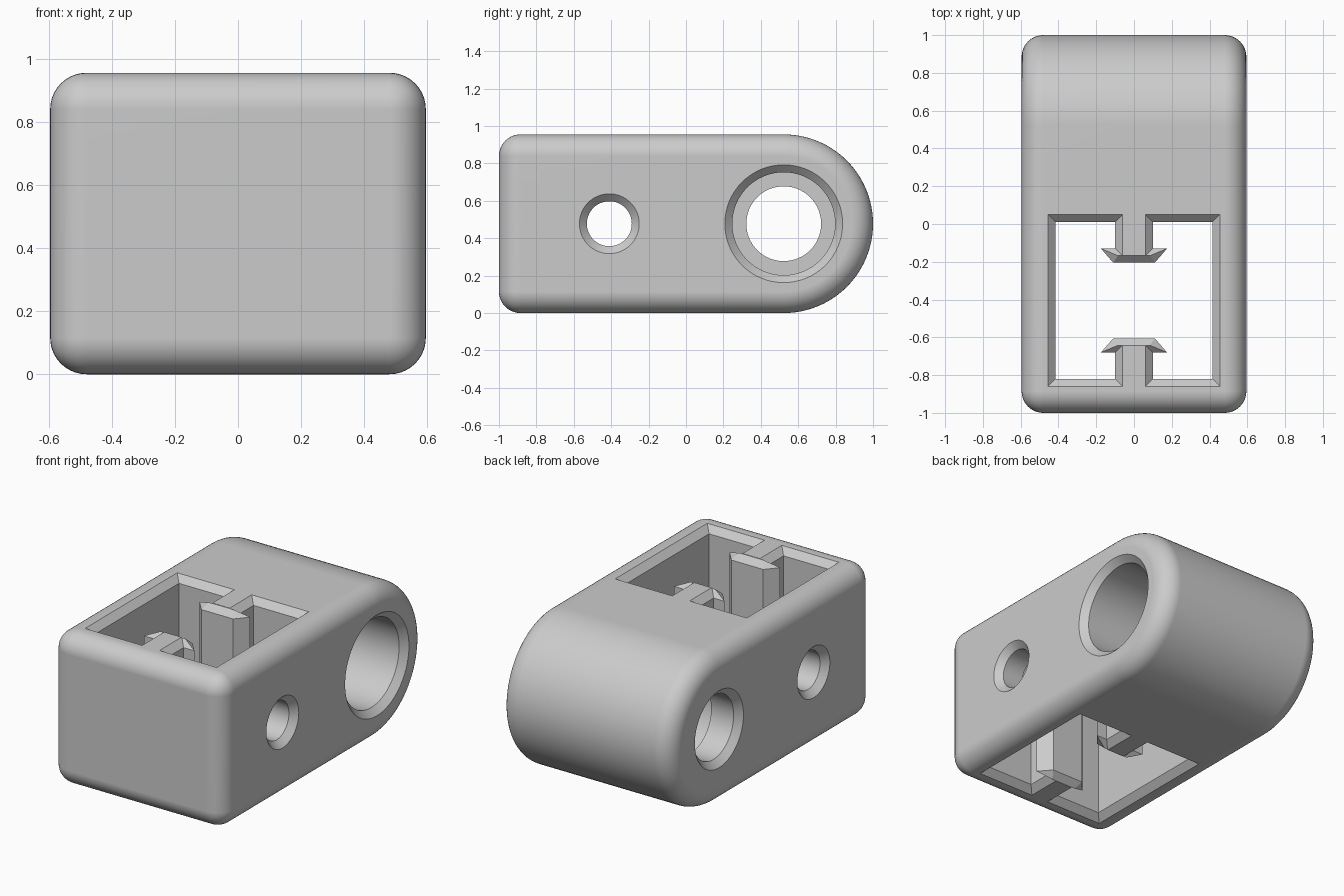
import bpy, bmesh, math
from math import sin, cos, pi

if "Cube" in bpy.data.objects:
    bpy.data.objects.remove(bpy.data.objects["Cube"])

HX, H = 0.595, 0.955          # half width, height
MID = H / 2                   # axis height of the holes
CH = 0.04                     # chamfer size
EXTRA = 0.02                  # cutter overshoot

grey = bpy.data.materials.new("light grey")
grey.use_nodes = True
colour = (0.6, 0.6, 0.6, 1)
grey.diffuse_color = colour
grey.node_tree.nodes["Principled BSDF"].inputs["Base Color"].default_value = colour


def finish(name, bm):
    bmesh.ops.recalc_face_normals(bm, faces=bm.faces)
    mesh = bpy.data.meshes.new(name)
    bm.to_mesh(mesh)
    bm.free()
    mesh.materials.append(grey)
    ob = bpy.data.objects.new(name, mesh)
    bpy.context.collection.objects.link(ob)
    return ob


def loft(name, rings):
    """Closed solid through rings of equal point count."""
    bm = bmesh.new()
    rows = [[bm.verts.new(p) for p in ring] for ring in rings]
    n = len(rows[0])
    for a, b in zip(rows, rows[1:]):
        for i in range(n):
            j = (i + 1) % n
            bm.faces.new((a[i], a[j], b[j], b[i]))
    bm.faces.new(rows[0])
    bm.faces.new(rows[-1])
    return finish(name, bm)


def hull(name, points):
    bm = bmesh.new()
    for p in points:
        bm.verts.new(p)
    bmesh.ops.convex_hull(bm, input=bm.verts)
    bmesh.ops.dissolve_limit(bm, angle_limit=0.01, verts=bm.verts, edges=bm.edges)
    return finish(name, bm)


def apply_mod(ob, kind, **settings):
    mod = ob.modifiers.new(kind.lower(), kind)
    for key, value in settings.items():
        setattr(mod, key, value)
    bpy.context.view_layer.objects.active = ob
    bpy.ops.object.modifier_apply(modifier=mod.name)


def cut(ob, tool):
    apply_mod(ob, "BOOLEAN", operation="DIFFERENCE", solver="EXACT", object=tool)
    bpy.data.objects.remove(tool)


def bore(name, y, steps):
    """Turned cutter along x from (x, radius) steps."""
    n = 64
    return loft(name, [[(x, y + r * cos(2 * pi * i / n), MID + r * sin(2 * pi * i / n))
                        for i in range(n)] for x, r in steps])


# Block: flat front, half-round back, all edges filleted
ARC = 48
side = [(-1, 0)] + [(1 - MID + MID * sin(pi * i / ARC), MID - MID * cos(pi * i / ARC))
                    for i in range(ARC + 1)] + [(-1, H)]
block = loft("block", [[(x, y, z) for y, z in side] for x in (-HX, HX)])
apply_mod(block, "BEVEL", width=0.115, segments=10, limit_method="ANGLE",
          angle_limit=math.radians(30))

# Pocket through the block, chamfered at both mouths
PY, PX, PL = -0.405, 0.415, 0.415
over = CH + EXTRA
levels = [(-EXTRA, over), (CH, 0), (H - CH, 0), (H + EXTRA, over)]
pocket = loft("pocket", [[(sx * (PX + g), PY + sy * (PL + g), z)
                          for sx, sy in ((-1, -1), (1, -1), (1, 1), (-1, 1))]
                         for z, g in levels])

# Two T-shaped rails left standing inside the pocket
for s in (-1, 1):
    tip, nose, ridge = PY + s * 0.275, PY + s * 0.2, PY + s * 0.2375
    stem = [(sx * (0.1 - g), y, z) for sx in (-1, 1)
            for y in (ridge, PY + s * 0.55) for z, g in levels]
    head = [(sx * x, y, z) for sx in (-1, 1)
            for x, y in ((0.175, tip), (0.11, nose)) for z in (CH, H - CH)]
    head += [(sx * 0.085, ridge, z) for sx in (-1, 1) for z in (0.0025, H - 0.0025)]
    cut(pocket, hull("rail_stem", stem))
    cut(pocket, hull("rail_head", head))
cut(block, pocket)

# Cross pin hole, countersunk on both sides
end, lip = HX + EXTRA, HX - CH
cut(block, bore("pin_hole", -0.41, [(-end, 0.18), (-lip, 0.12), (lip, 0.12), (end, 0.18)]))

# Large stepped hole: wide from the left, narrow on the right
cut(block, bore("stepped_hole", 1 - MID, [(-end, 0.26), (-lip, 0.2), (-0.4, 0.2),
                                          (-0.4, 0.275), (lip, 0.275), (end, 0.335)]))

# Smooth shading with crisp machined edges
bpy.ops.object.select_all(action="DESELECT")
block.select_set(True)
bpy.context.view_layer.objects.active = block
bpy.ops.object.shade_smooth_by_angle(angle=math.radians(30))
weighted = block.modifiers.new("weighted_normals", "WEIGHTED_NORMAL")
weighted.keep_sharp = True
